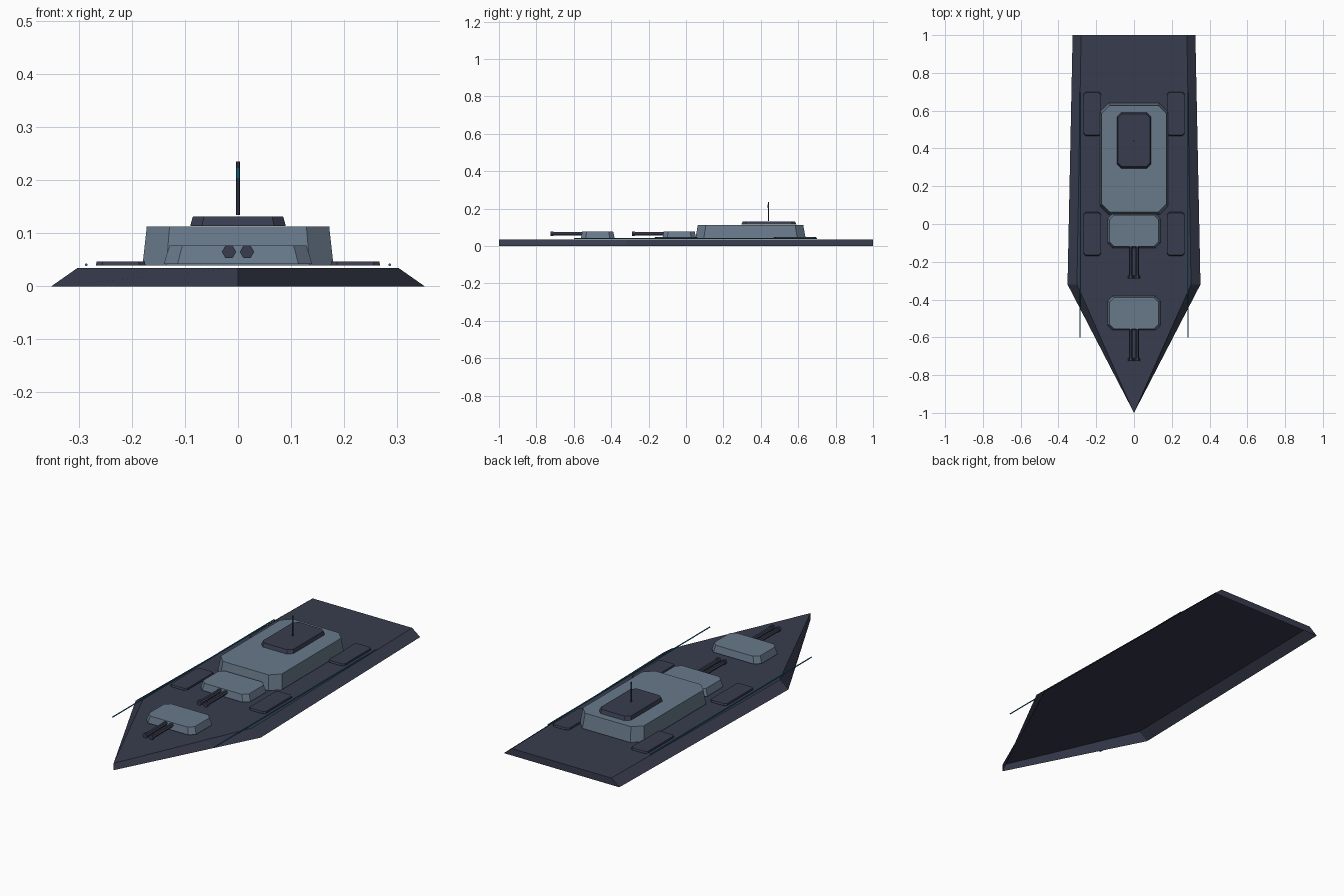
import bpy, bmesh, math

if "Cube" in bpy.data.objects:
    bpy.data.objects.remove(bpy.data.objects["Cube"])


def material(name, r, g, b):
    m = bpy.data.materials.new(name)
    m.diffuse_color = (r, g, b, 1)
    m.use_nodes = True
    m.node_tree.nodes["Principled BSDF"].inputs["Base Color"].default_value = m.diffuse_color
    return m


DARK = material("dark slate", 0.040, 0.045, 0.075)
STEEL = material("blue grey steel", 0.140, 0.195, 0.260)
TEAL = material("teal glow", 0.008, 0.170, 0.300)


def loft(name, rings, mat, bottom=True):
    """Join matching rings of points with flat faces and cap the ends."""
    bm = bmesh.new()
    vs = [[bm.verts.new(p) for p in ring] for ring in rings]
    n = len(vs[0])
    for a, b in zip(vs, vs[1:]):
        for i in range(n):
            j = (i + 1) % n
            bm.faces.new((a[i], a[j], b[j], b[i]))
    bm.faces.new(vs[-1])
    if bottom:
        bm.faces.new(vs[0][::-1])
    bmesh.ops.recalc_face_normals(bm, faces=bm.faces[:])
    me = bpy.data.meshes.new(name)
    bm.to_mesh(me)
    bm.free()
    me.materials.append(mat)
    ob = bpy.data.objects.new(name, me)
    bpy.context.collection.objects.link(ob)
    return ob


def block(name, cx, cy, hx, hy, c, z0, z1, inset, mat):
    """Box with chamfered corners, narrowing upward to (1 - inset)."""
    rings = []
    for z, s in ((z0, 1), (z1, 1 - inset)):
        pts = [(-hx + c, -hy), (hx - c, -hy), (hx, -hy + c), (hx, hy - c),
               (hx - c, hy), (-hx + c, hy), (-hx, hy - c), (-hx, -hy + c)]
        rings.append([(cx + x * s, cy + y * s, z) for x, y in pts])
    return loft(name, rings, mat)


def barrel(name, x, z, profile, mat):
    """Six-sided tube along y from (y, radius) pairs."""
    rings = [[(x + r * math.cos(i * math.pi / 3), y, z + r * math.sin(i * math.pi / 3))
              for i in range(6)] for y, r in profile]
    return loft(name, rings, mat)


def mast_part(name, z0, z1, r, mat):
    return loft(name, [[(r * math.cos(i * math.pi / 3), 0.44 + r * math.sin(i * math.pi / 3), z)
                        for i in range(6)] for z in (z0, z1)], mat)


# Hull: flared shell with a pointed bow, open underneath
def outline(mid, stern, z):
    return [(0, -1, z), (mid, -0.32, z), (stern, 1, z), (-stern, 1, z), (-mid, -0.32, z)]


loft("hull", [outline(0.352, 0.325, 0), outline(0.302, 0.28, 0.035)], DARK, bottom=False)

# Main superstructure and bridge
block("superstructure", 0, 0.345, 0.18, 0.295, 0.045, 0.039, 0.113, 0.045, STEEL)
block("bridge", 0, 0.443, 0.09, 0.148, 0.022, 0.114, 0.132, 0.055, DARK)

# Mast with a lit band
mast_part("mast", 0.134, 0.235, 0.0033, DARK)
mast_part("mast_light", 0.204, 0.223, 0.0040, TEAL)

# Two gun turrets with twin barrels
for label, cy in (("front", -0.472), ("rear", -0.036)):
    block(label + "_turret", 0, cy, 0.14, 0.09, 0.026, 0.042, 0.077, 0.08, STEEL)
    for side, x in (("left", -0.017), ("right", 0.017)):
        barrel(f"{label}_{side}_barrel", x, 0.065,
               [(cy - 0.07, 0.010), (cy - 0.237, 0.010), (cy - 0.237, 0.0135),
                (cy - 0.253, 0.0135)], DARK)

# Deck pads and light rails on both sides
for side, s in (("left", -1), ("right", 1)):
    for label, cy in (("fore", -0.053), ("aft", 0.583)):
        block(f"{label}_{side}_pad", s * 0.221, cy, 0.047, 0.117, 0.012,
              0.039, 0.047, 0.04, DARK)
    barrel(side + "_light_rail", s * 0.286, 0.0405, [(-0.60, 0.0028), (0.70, 0.0028)], TEAL)
